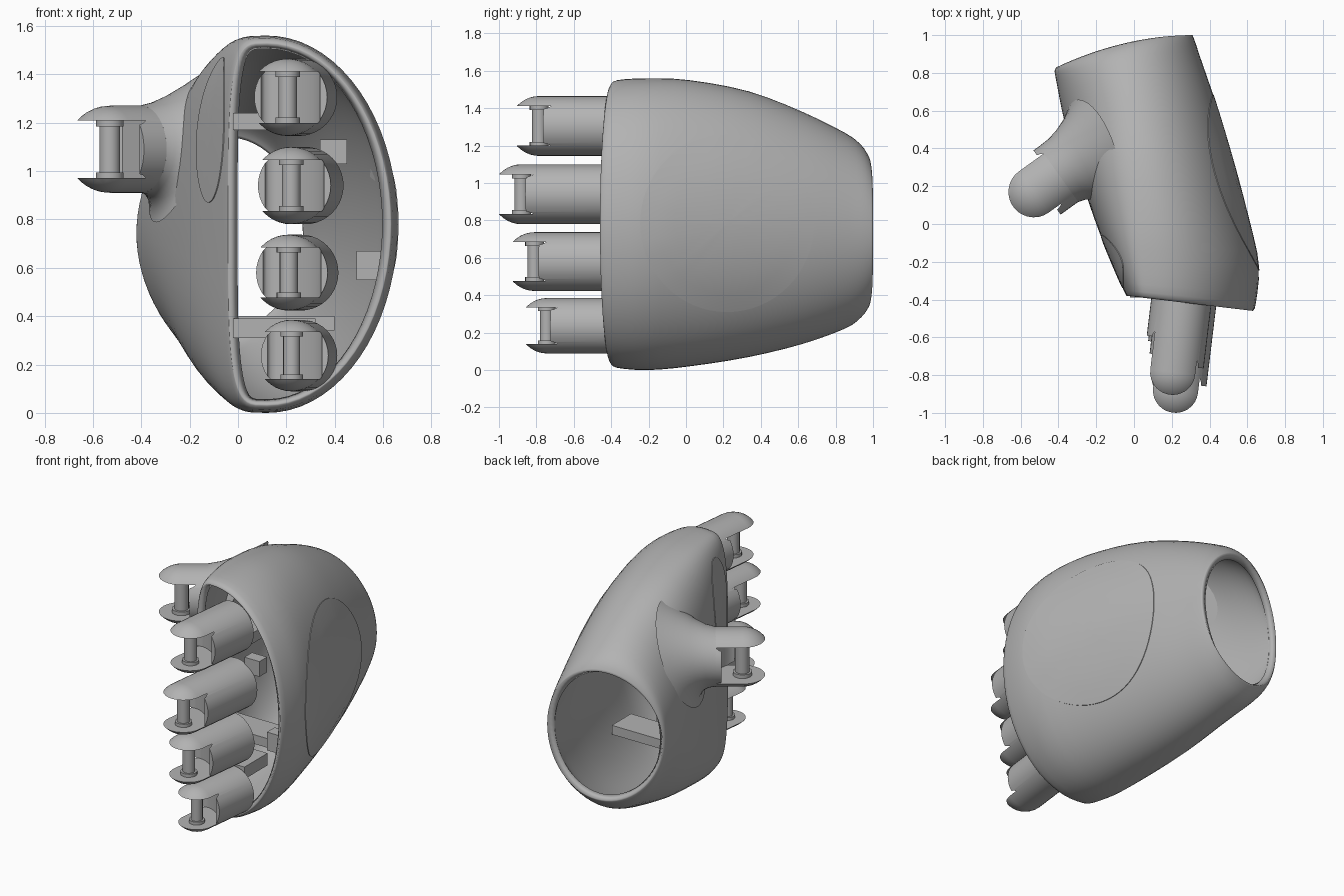
import bpy, bmesh
from math import sin, cos, pi, atan2, copysign
from mathutils import Vector, Matrix
from mathutils.bvhtree import BVHTree

if "Cube" in bpy.data.objects:
    bpy.data.objects.remove(bpy.data.objects["Cube"])

grey = bpy.data.materials.new("plain grey")
grey.use_nodes = True
colour = (0.45, 0.45, 0.45, 1)
grey.diffuse_color = colour
grey.node_tree.nodes["Principled BSDF"].inputs["Base Color"].default_value = colour


def finish(name, bm, matrix=None, fix_normals=True):
    """Turn a bmesh into a smooth shaded grey object."""
    if fix_normals:
        bmesh.ops.recalc_face_normals(bm, faces=bm.faces)
    mesh = bpy.data.meshes.new(name)
    bm.to_mesh(mesh)
    bm.free()
    mesh.materials.append(grey)
    obj = bpy.data.objects.new(name, mesh)
    bpy.context.collection.objects.link(obj)
    if matrix:
        obj.matrix_world = matrix
    smooth(obj)
    return obj


def smooth(obj):
    bpy.ops.object.select_all(action="DESELECT")
    obj.select_set(True)
    bpy.context.view_layer.objects.active = obj
    bpy.ops.object.shade_smooth_by_angle(angle=0.6)


def loft(rings, cap=False):
    """Skin a list of closed rings with quads."""
    bm = bmesh.new()
    rows = [[bm.verts.new(p) for p in ring] for ring in rings]
    n = len(rows[0])
    for a, b in zip(rows, rows[1:]):
        for j in range(n):
            k = (j + 1) % n
            bm.faces.new((a[j], b[j], b[k], a[k]))
    if cap:
        bm.faces.new(rows[0])
        bm.faces.new(rows[-1])
    return bm


def box(name, low, high):
    bm = bmesh.new()
    bmesh.ops.create_cube(bm, size=1)
    for v in bm.verts:
        v.co = [l + (h - l) * (c + 0.5) for l, h, c in zip(low, high, v.co)]
    return finish(name, bm)


def catmull(a, b, c, d, t):
    return [0.5 * (2 * q + (r - p) * t + (2 * p - 5 * q + 4 * r - s) * t * t
                   + (3 * q - p - 3 * r + s) * t ** 3)
            for p, q, r, s in zip(a, b, c, d)]


# Palm shell: y left, y right, x left, x right, x crown, z low, z high, left squareness
sections = [
    (-.38, -.46, -.04, .63, .12, .035, 1.525, 4),
    (-.35, -.42, -.055, .645, .12, .012, 1.55, 4),
    (-.20, -.22, -.12, .66, .12, .0, 1.56, 3.6),
    (.0, .05, -.20, .60, .10, .02, 1.55, 3),
    (.30, .35, -.30, .52, .05, .07, 1.49, 2.4),
    (.55, .65, -.37, .43, .0, .14, 1.38, 2),
    (.75, .87, -.41, .355, -.04, .22, 1.27, 2),
    (.81, .96, -.42, .325, -.05, .275, 1.21, 2),
    (.83, 1.0, -.41, .31, -.05, .32, 1.16, 2),
]


def palm_ring(s, count=72):
    yl, yr, xl, xr, xa, zb, zt, n = s
    bow = 0.05 * max(0, yl)
    ring = []
    for j in range(count):
        c, w = cos(2 * pi * j / count), sin(2 * pi * j / count)
        power = 2 / n if c < 0 else 1
        u = copysign(abs(c) ** power, c)
        v = copysign(abs(w) ** power, w)
        x = xa + u * (xr - xa if u > 0 else xa - xl)
        y = yl + (yr - yl) * (x - xl) / (xr - xl) + bow * (1 - u * u)
        ring.append((x, y, (zb + zt) / 2 + v * (zt - zb) / 2))
    return ring


rings = []
padded = [sections[0]] + sections + [sections[-1]]
for i in range(len(sections) - 1):
    for t in (0, 1 / 3, 2 / 3):
        rings.append(palm_ring(catmull(*padded[i:i + 4], t)))
rings.append(palm_ring(sections[-1]))
bm = loft(rings)
bm.normal_update()
if sum(f.normal.x * (f.calc_center_median().x - 0.1) for f in bm.faces) < 0:
    bmesh.ops.reverse_faces(bm, faces=bm.faces)
surface = BVHTree.FromBMesh(bm)
shell = finish("palm_shell", bm, fix_normals=False)
wall = shell.modifiers.new("wall", "SOLIDIFY")
wall.thickness = 0.045
wall.offset = -1


def cover(name, side, cy, cz, ry, rz, lift):
    """Thin rounded cover lying on one side of the shell."""
    layers = []
    for f in (1.0, 1.0, .8, .6, .4, .2, .04):
        ring = []
        for j in range(64):
            a = 2 * pi * j / 64
            y, z = cy + f * ry * cos(a), cz + f * rz * sin(a)
            hit = surface.ray_cast(Vector((side * 3, y, z)), Vector((-side, 0, 0)))[0]
            height = lift if layers else -lift
            ring.append((hit.x + side * height, y, z))
        layers.append(ring)
    finish(name, loft(layers, cap=True))


cover("hand_back_cover", 1, .22, .785, .465, .475, .004)
cover("palm_cover", -1, -.20, 1.17, .14, .30, .004)


def knuckle(name, centre, back, r, length, left_edge):
    """Round ended finger base with a forked slot, deeper on its left, and a hinge pin."""
    matrix = Matrix.Translation(centre) @ Matrix.Rotation(-atan2(*back), 4, "Z")
    gap = 0.66 * r
    # round ended body
    profile = [(-r * cos(pi / 2 * k / 10), r * sin(pi / 2 * k / 10)) for k in range(1, 11)]
    profile.append((length, r))
    body = finish(name, loft([[(q * cos(2 * pi * j / 40), y, q * sin(2 * pi * j / 40))
                               for j in range(40)] for y, q in profile], cap=True), matrix)
    # slot with a concave back
    c, right, left = 0.82 * r, 0.25 * r, left_edge * r
    outline = [(-2 * r, -2 * r), (2 * r, -2 * r), (2 * r, right)]
    for k in range(17):
        x = cos(pi * k / 16)
        y = right + (left - right) * (1 - x) / 2
        outline.append((c * x, y + 0.6 * c * sin(pi * k / 16)))
    outline.append((-2 * r, left))
    cutter = finish("slot_cutter", loft([[(x, y, z) for x, y in outline]
                                         for z in (-gap, gap)], cap=True), matrix)
    cutter.hide_render = True
    cut = body.modifiers.new("slot", "BOOLEAN")
    cut.operation = "DIFFERENCE"
    cut.solver = "EXACT"
    cut.object = cutter
    bpy.context.view_layer.update()
    graph = bpy.context.evaluated_depsgraph_get()
    mesh = bpy.data.meshes.new_from_object(body.evaluated_get(graph))
    body.modifiers.clear()
    body.data = mesh
    bpy.data.objects.remove(cutter)
    smooth(body)
    # hinge pin with wider ends
    steps = [(-1.05, .32), (-.8, .32), (-.8, .24), (.8, .24), (.8, .32), (1.05, .32)]
    finish(name + "_pin", loft([[(q * r * cos(pi * j / 8), q * r * sin(pi * j / 8), h * gap)
                                 for j in range(16)] for h, q in steps], cap=True), matrix)


# Four finger bases
fingers = {
    "index_base": (.205, -.785, 1.305, .16),
    "middle_base": (.22, -.88, .94, .16),
    "ring_base": (.21, -.81, .58, .157),
    "little_base": (.222, -.745, .237, .148),
}
for name, (x, y, z, r) in fingers.items():
    knuckle(name, (x, y, z), (.12, .99), r, -.40 - y, 1.1)

# Thumb base and its flared mount
thumb = Vector((-.53, .17, 1.09))
inward = Vector((.81, .58, 0)).normalized()
knuckle("thumb_base", thumb, inward.xy, .18, .3, .7)
seat = Vector((-.22, .37, 1.11))
seat_normal = Vector((.89, .28, -.36)).normalized()
throat = thumb + inward * .16
mount = []
for t, r, tall in ((0, .18, 1), (.25, .188, 1.02), (.5, .21, 1.05),
                   (.75, .245, 1.1), (.92, .28, 1.13), (1, .30, 1.15)):
    turn = inward.lerp(seat_normal, t).normalized().to_track_quat("Z", "Y")
    mid = throat.lerp(seat, t)
    mount.append([mid + turn @ Vector((r * cos(pi * j / 24), tall * r * sin(pi * j / 24), 0))
                  for j in range(48)])
finish("thumb_mount", loft(mount, cap=True))

# Inner bars, wrist shelf and finger lugs
box("lower_bar", (-.02, -.39, .31), (.32, -.15, .39))
box("upper_bar", (-.02, -.39, 1.17), (.32, -.15, 1.24))
box("wrist_shelf", (-.17, .0, .34), (.40, .2, .40))
box("middle_lug", (.34, -.42, 1.03), (.45, -.34, 1.13))
box("ring_lug", (.49, -.40, .55), (.61, -.32, .67))
